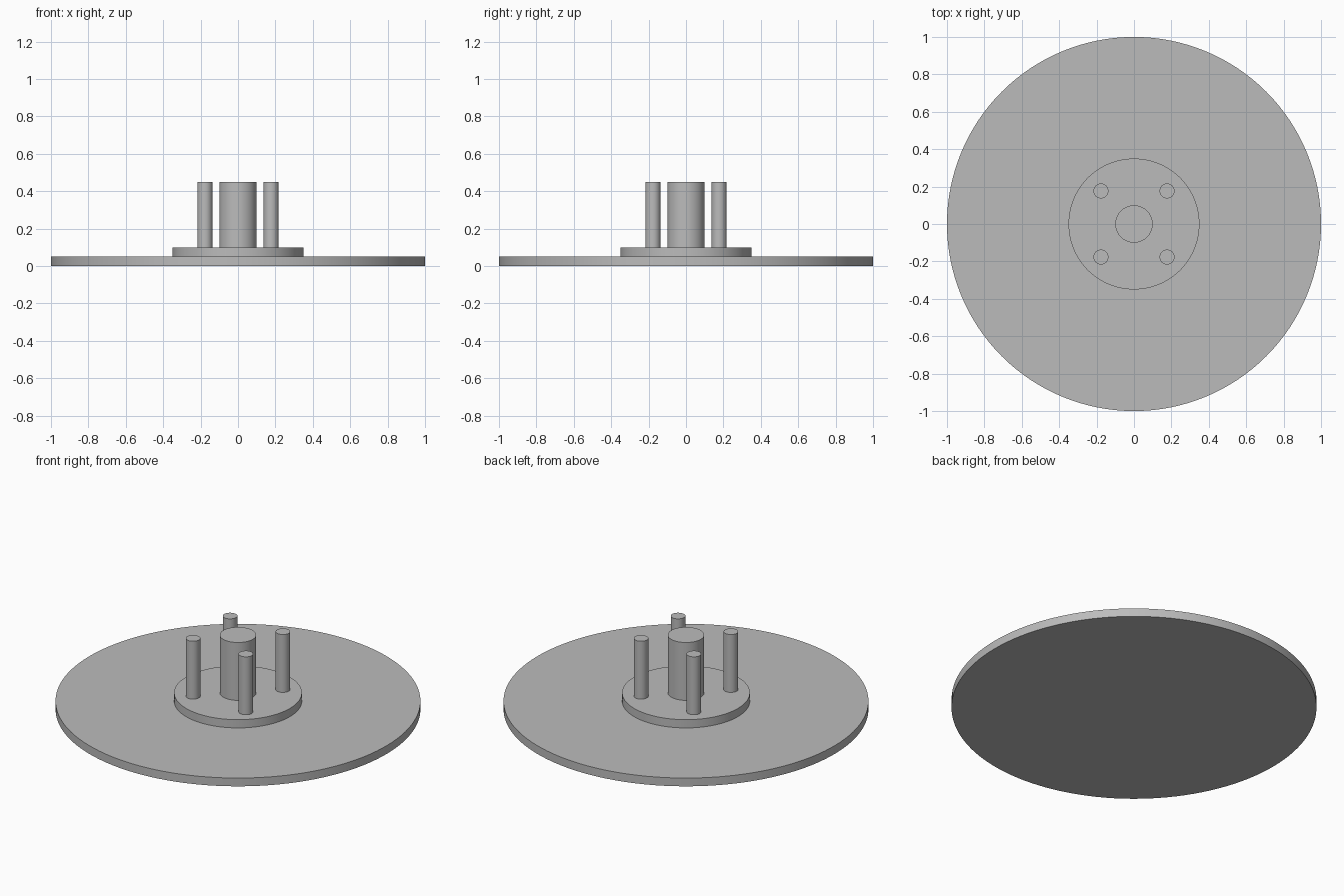
import bpy
from math import radians, cos, sin

cube = bpy.data.objects.get("Cube")
if cube:
    bpy.data.objects.remove(cube, do_unlink=True)

# Single plain grey material
GREY = (0.5, 0.5, 0.5, 1)
grey = bpy.data.materials.new("plain_grey")
grey.use_nodes = True
grey.diffuse_color = GREY
grey.node_tree.nodes["Principled BSDF"].inputs["Base Color"].default_value = GREY


def cylinder(name, radius, bottom, top, x=0, y=0, sides=64):
    """Upright smooth-sided cylinder between two heights."""
    bpy.ops.mesh.primitive_cylinder_add(
        vertices=sides, radius=radius, depth=top - bottom,
        location=(x, y, (bottom + top) / 2))
    obj = bpy.context.object
    obj.name = name
    obj.data.materials.append(grey)
    bpy.ops.object.shade_smooth_by_angle(angle=radians(30))
    return obj


# Wide base disc, raised flange and central shaft
cylinder("base_disc", 1.0, 0, 0.05, sides=128)
cylinder("flange", 0.35, 0.05, 0.1, sides=96)
cylinder("central_shaft", 0.1, 0.1, 0.45)

# Four pins on a circle around the shaft
PIN_CIRCLE = 0.25
for i in range(4):
    a = radians(45 + 90 * i)
    cylinder(f"pin_{i + 1}", 0.04, 0.1, 0.45,
             PIN_CIRCLE * cos(a), PIN_CIRCLE * sin(a), sides=48)
